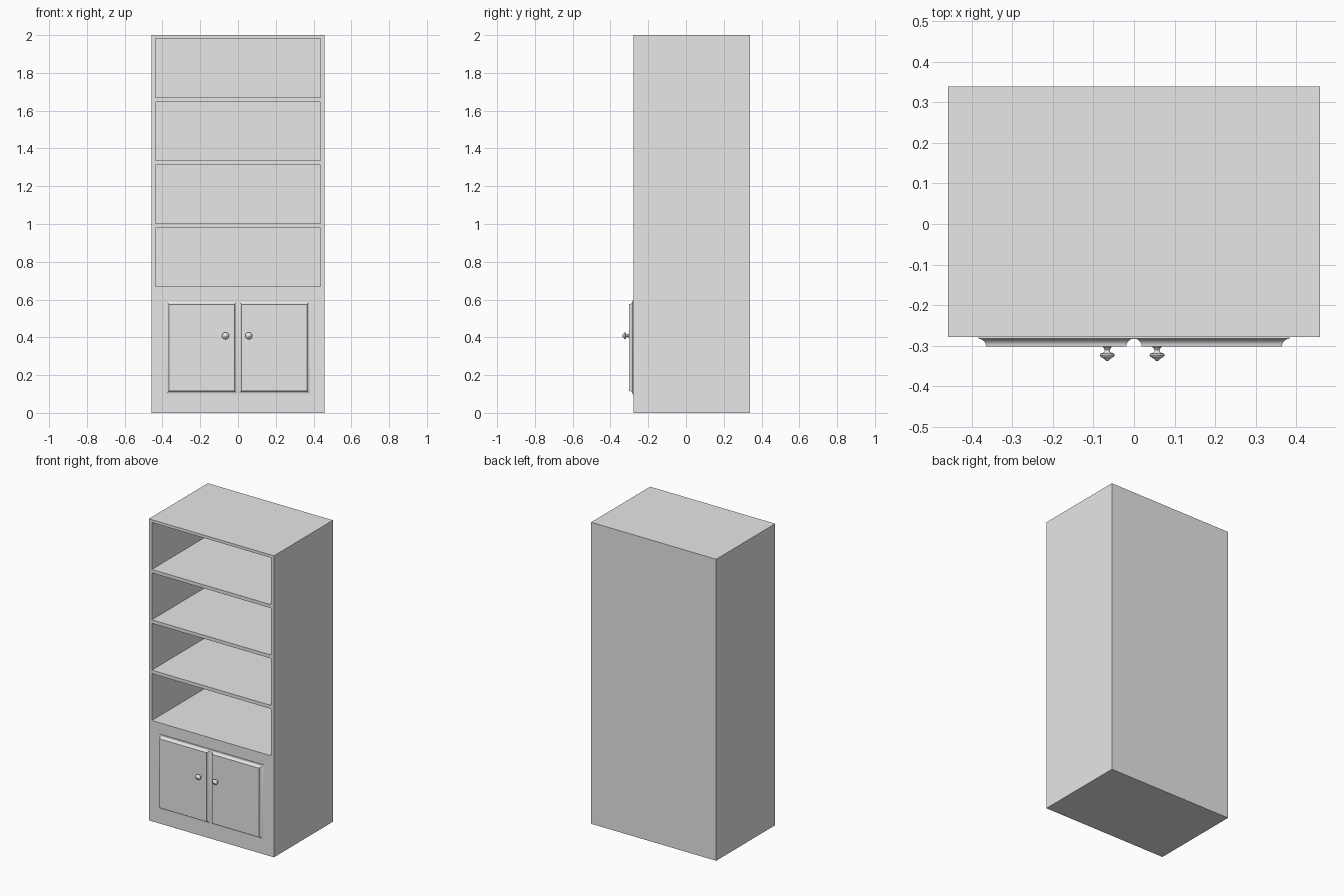
import bpy, bmesh, math
from mathutils import Vector, Matrix

if "Cube" in bpy.data.objects:
    bpy.data.objects.remove(bpy.data.objects["Cube"])

grey = bpy.data.materials.new("plain_grey")
grey.diffuse_color = (0.8, 0.8, 0.8, 1)
grey.use_nodes = True
grey.node_tree.nodes["Principled BSDF"].inputs["Base Color"].default_value = grey.diffuse_color

HALF_W, FRONT, BACK, HEIGHT = 0.459, -0.279, 0.339, 2.0


def finish(bm, name, smooth_angle=None):
    bmesh.ops.recalc_face_normals(bm, faces=bm.faces[:])
    mesh = bpy.data.meshes.new(name)
    bm.to_mesh(mesh)
    bm.free()
    mesh.materials.append(grey)
    obj = bpy.data.objects.new(name, mesh)
    bpy.context.collection.objects.link(obj)
    if smooth_angle:
        bpy.ops.object.select_all(action='DESELECT')
        obj.select_set(True)
        bpy.context.view_layer.objects.active = obj
        bpy.ops.object.shade_smooth_by_angle(angle=math.radians(smooth_angle))
    return obj


# Cabinet body: a box whose front is cut into cells, with shelf bays pushed in
bays = [(0.668 + 0.334 * i, 0.979 + 0.334 * i) for i in range(4)]
bay_x = 0.437
bm = bmesh.new()
size = Matrix.Diagonal((2 * HALF_W, BACK - FRONT, HEIGHT, 1))
place = Matrix.Translation((0, (FRONT + BACK) / 2, HEIGHT / 2))
bmesh.ops.create_cube(bm, size=1, matrix=place @ size)
cuts = [((x, 0, 0), (1, 0, 0)) for x in (-bay_x, bay_x)]
cuts += [((0, 0, z), (0, 0, 1)) for bay in bays for z in bay]
for co, no in cuts:
    bmesh.ops.bisect_plane(bm, geom=bm.verts[:] + bm.edges[:] + bm.faces[:],
                           plane_co=co, plane_no=no)


def is_bay(face):
    c = face.calc_center_median()
    return (abs(c.y - FRONT) < 1e-4 and abs(c.x) < bay_x
            and any(lo < c.z < hi for lo, hi in bays))


pushed = bmesh.ops.extrude_discrete_faces(bm, faces=[f for f in bm.faces if is_bay(f)])
for f in pushed["faces"]:
    bmesh.ops.translate(bm, verts=f.verts[:], vec=(0, BACK - FRONT - 0.021, 0))
finish(bm, "bookcase_body")

# Doors: stacked rectangles following a concave moulding up to a flat panel
LIP, COVE = 0.004, 0.019


def make_door(name, x0, x1, z0=0.098, z1=0.594):
    steps = [(0, 0), (0, LIP)]          # (inset from edge, height off the body)
    for i in range(1, 9):
        a = math.pi / 2 * i / 8
        steps.append((COVE * math.sin(a), LIP + COVE * (1 - math.cos(a))))
    bm = bmesh.new()
    rings = []
    for d, h in steps:
        y = FRONT - h
        rings.append([bm.verts.new(p) for p in (
            (x0 + d, y, z0 + d), (x1 - d, y, z0 + d),
            (x1 - d, y, z1 - d), (x0 + d, y, z1 - d))])
    for a, b in zip(rings, rings[1:]):
        for i in range(4):
            j = (i + 1) % 4
            bm.faces.new((a[i], a[j], b[j], b[i]))
    bm.faces.new(rings[0])
    bm.faces.new(rings[-1])
    finish(bm, name, 30)


make_door("left_door", -0.384, 0.0)
make_door("right_door", 0.0, 0.384)

# Knobs: a turned profile of (radius, distance out from the door)
PROFILE = [(0, 0), (0.011, 0), (0.011, 0.002), (0.008, 0.005), (0.006, 0.009),
           (0.007, 0.013), (0.011, 0.016), (0.017, 0.018), (0.0185, 0.021),
           (0.017, 0.025), (0.012, 0.028), (0.007, 0.031), (0.005, 0.034),
           (0.003, 0.0355), (0, 0.036)]


def make_knob(name, x, z=0.408):
    centre = Vector((x, FRONT - LIP - COVE, z))
    bm = bmesh.new()
    verts = [bm.verts.new(centre + Vector((r, -h, 0))) for r, h in PROFILE]
    edges = [bm.edges.new(pair) for pair in zip(verts, verts[1:])]
    bmesh.ops.spin(bm, geom=verts + edges, cent=centre, axis=(0, 1, 0),
                   angle=2 * math.pi, steps=24)
    bmesh.ops.remove_doubles(bm, verts=bm.verts[:], dist=1e-5)
    finish(bm, name, 40)


make_knob("left_knob", -0.066)
make_knob("right_knob", 0.057)
